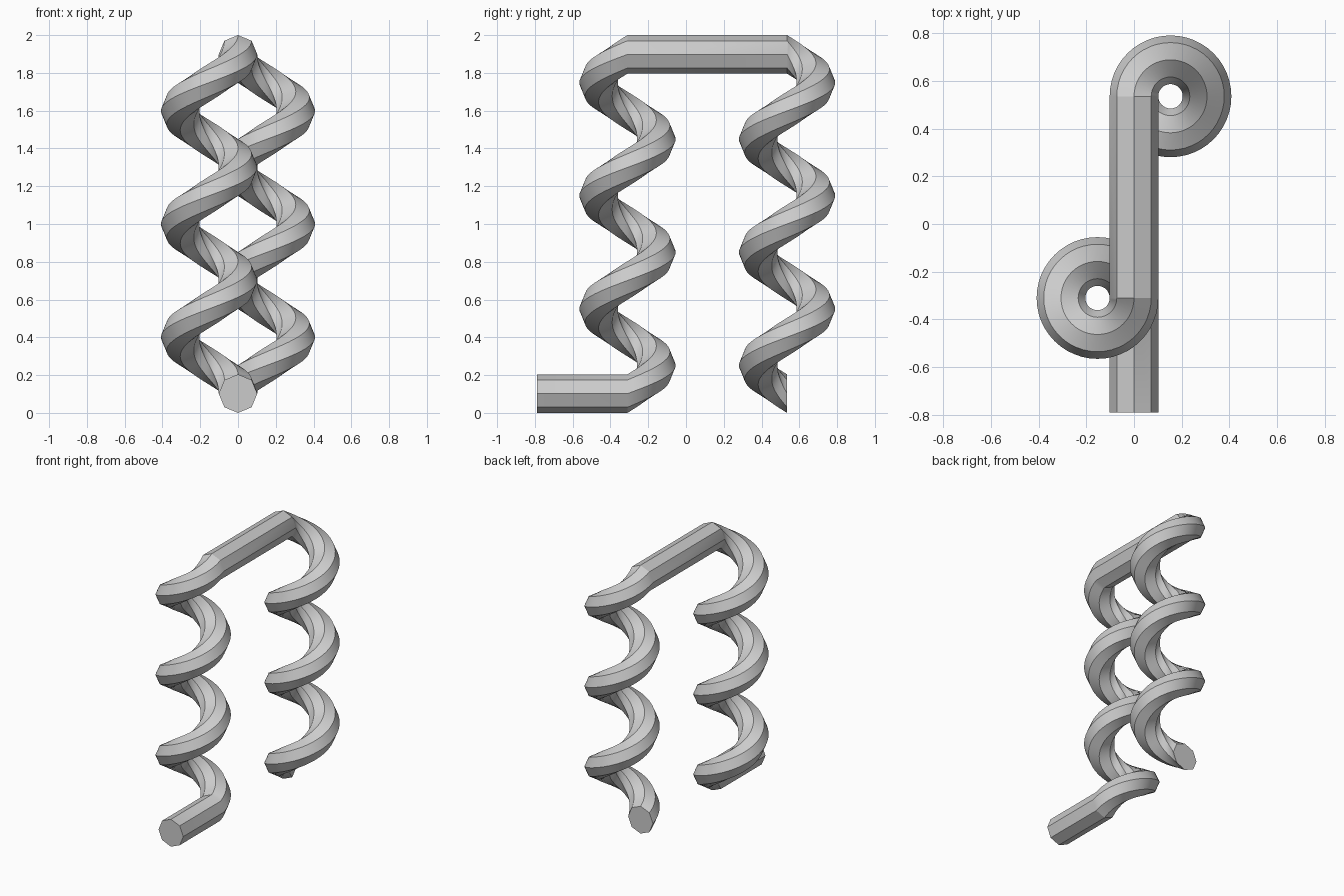
import bpy, bmesh
from math import sin, cos, pi

if "Cube" in bpy.data.objects:
    bpy.data.objects.remove(bpy.data.objects["Cube"])

R, TUBE = 0.153, 0.102          # coil radius, tube radius
TURNS, STEPS, SIDES = 3, 48, 8
Y_COIL_A, Y_COIL_B = -0.31, 0.535
Z_LOW, Z_HIGH = TUBE, 2 - TUBE

# Path stations: (x, y, z, heading); the section always stays upright
stations = [(0, -0.79, Z_LOW, 0)]


def coil(side, y, z0, z1):
    """Screw path around a vertical axis at x = side * R, starting at x = 0."""
    n = TURNS * STEPS
    for i in range(n + 1):
        a = 2 * pi * TURNS * i / n
        stations.append((side * R * (1 - cos(a)), y + R * sin(a),
                         z0 + (z1 - z0) * i / n, -side * a))


coil(-1, Y_COIL_A, Z_LOW, Z_HIGH)   # rising coil
coil(1, Y_COIL_B, Z_HIGH, Z_LOW)    # descending coil, bridge lies between

# Sweep the octagonal section along the path
bm = bmesh.new()
rings = []
for x, y, z, h in stations:
    ring = []
    for k in range(SIDES):
        t = 2 * pi * k / SIDES
        u, v = TUBE * cos(t), TUBE * sin(t)
        ring.append(bm.verts.new((x + u * cos(h), y + u * sin(h), z + v)))
    rings.append(ring)
for a, b in zip(rings, rings[1:]):
    for k in range(SIDES):
        j = (k + 1) % SIDES
        bm.faces.new((a[k], a[j], b[j], b[k]))

# End caps
bm.faces.new(rings[0])
bm.faces.new(rings[-1])
bmesh.ops.recalc_face_normals(bm, faces=bm.faces[:])

mesh = bpy.data.meshes.new("coiled_tube")
bm.to_mesh(mesh)
bm.free()
tube = bpy.data.objects.new("coiled_tube", mesh)
bpy.context.collection.objects.link(tube)
bpy.context.view_layer.objects.active = tube
tube.select_set(True)
bpy.ops.object.shade_smooth_by_angle(angle=pi / 7)
